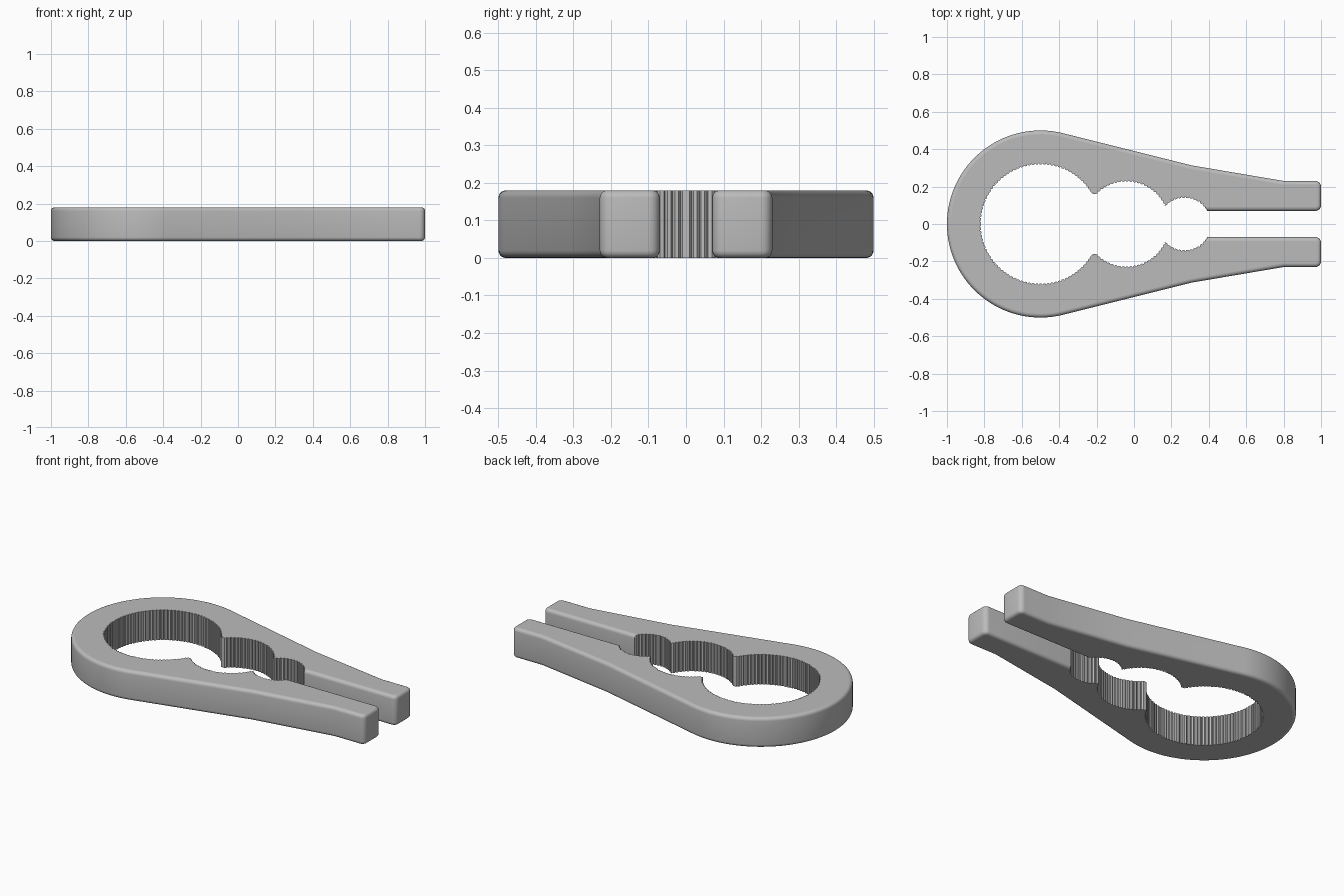
import bpy
from math import sin, cos, asin, pi, radians
from mathutils import Vector

if "Cube" in bpy.data.objects:
    bpy.data.objects.remove(bpy.data.objects["Cube"])

HEIGHT, ROUND, STEPS = 0.18, 0.02, 5


def arc(cx, cy, r, a0, a1, n):
    return [Vector((cx + r * cos(a0 + (a1 - a0) * i / n),
                    cy + r * sin(a0 + (a1 - a0) * i / n))) for i in range(n + 1)]


def toothed_arc(cx, r, a0, a1):
    """Arc with fine V grooves, pitch about 0.02."""
    n = max(2, round(abs(a1 - a0) * r / 0.02))
    pts = []
    for i in range(n):
        for f, depth in ((0, 0), (0.5, 0), (0.75, 0.008)):
            a = a0 + (a1 - a0) * (i + f) / n
            pts.append(Vector((cx + (r + depth) * cos(a), (r + depth) * sin(a))))
    return pts + arc(cx, 0, r, a1, a1, 1)[:1]


def mirrored(half):
    """Join the lower copy of a half outline; the half starts on the x axis."""
    return [Vector((p.x, -p.y)) for p in reversed(half[1:])] + half


# Outer outline: round head, tapering arm, rounded tip and slot wall
outer = arc(-0.5, 0, 0.5, pi, radians(76), 40)
outer += [Vector((0.31, 0.313)), Vector((0.8, 0.23))]
outer += arc(0.97, 0.2, 0.03, pi / 2, 0, 5)
outer += arc(0.97, 0.1, 0.03, 0, -pi / 2, 5)
outer += [Vector((0.391, 0.07))]
outer = mirrored(outer)

# Inner outline: three toothed grips with blunt points between them
inner = toothed_arc(-0.5, 0.319, pi, asin(0.16 / 0.319))
inner += toothed_arc(-0.04, 0.227, pi - asin(0.16 / 0.227), asin(0.1 / 0.227))
inner += toothed_arc(0.27, 0.14, pi - asin(0.1 / 0.14), asin(0.07 / 0.14))
inner = mirrored(inner[:-1])


def inset(chain, d):
    """Move an open chain inwards by d, keeping its corners mitred."""
    result = []
    for i, p in enumerate(chain):
        normals = []
        for a, b in ((i - 1, i), (i, i + 1)):
            if a >= 0 and b < len(chain):
                e = (chain[b] - chain[a]).normalized()
                normals.append(Vector((e.y, -e.x)))
        m = sum(normals, Vector((0, 0))).normalized()
        result.append(p + m * (d / m.dot(normals[0])))
    return result


def grip_at(d):
    """Keep the mouth of the small grip clear of the rounded slot edge."""
    pts = []
    for p in inner:
        if p.x > 0.34 and abs(p.y) < 0.07 + d:
            p = Vector((p.x, (0.07 + d) * (1 if p.y > 0 else -1)))
        pts.append(p)
    return pts


# Stack outlines to make the body with rounded outer edges
angles = [pi / 2 * i / STEPS for i in range(STEPS + 1)]
levels = [(ROUND * (1 - sin(a)), ROUND * (1 - cos(a))) for a in reversed(angles)]
levels = [(z, d) for d, z in ((ROUND * (1 - sin(a)), ROUND * (1 - cos(a))) for a in angles)]
levels += [(HEIGHT - z, d) for z, d in reversed(levels)]

verts, faces = [], []
for z, d in levels:
    ring = inset(outer, d) + list(reversed(grip_at(d)))
    verts += [(p.x, p.y, z) for p in ring]
n = len(ring)
for k in range(len(levels) - 1):
    for i in range(n):
        j = (i + 1) % n
        faces.append((k * n + i, (k + 1) * n + i, (k + 1) * n + j, k * n + j))
top = (len(levels) - 1) * n
faces.append(tuple(range(n)))
faces.append(tuple(top + i for i in reversed(range(n))))

mesh = bpy.data.meshes.new("gripper_body")
mesh.from_pydata(verts, [], faces)
mesh.update()
body = bpy.data.objects.new("gripper_body", mesh)
bpy.context.collection.objects.link(body)

# Plain grey material
grey = bpy.data.materials.new("light grey")
grey.use_nodes = True
colour = (0.5, 0.5, 0.5, 1)
grey.diffuse_color = colour
grey.node_tree.nodes["Principled BSDF"].inputs["Base Color"].default_value = colour
mesh.materials.append(grey)

# Smooth the rounded edges, keep the two broad faces flat
bpy.ops.object.select_all(action="DESELECT")
body.select_set(True)
bpy.context.view_layer.objects.active = body
bpy.ops.object.shade_smooth_by_angle(angle=radians(25))
for face in mesh.polygons[-2:]:
    face.use_smooth = False
